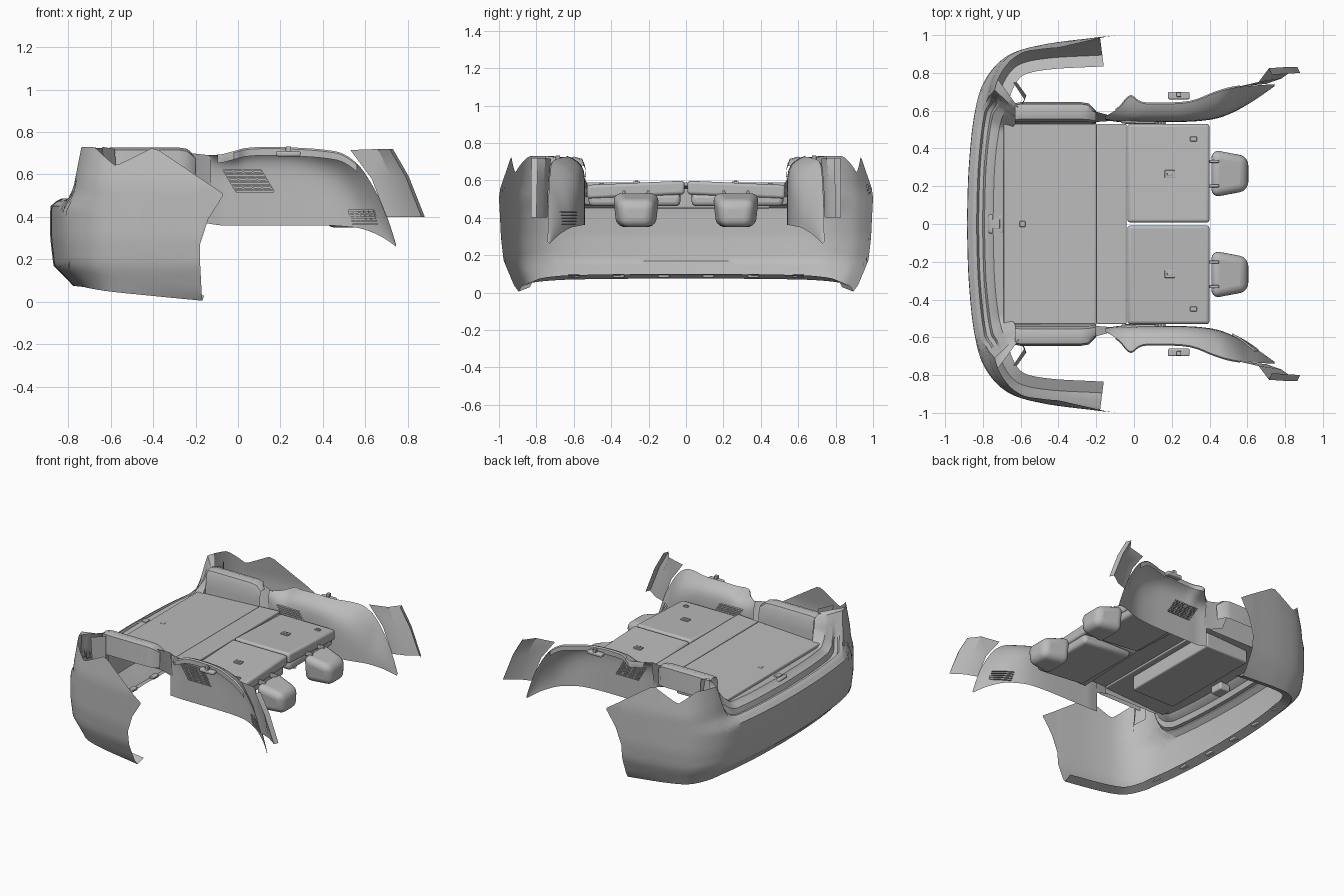
import bpy, bmesh, math
from mathutils import Vector

old = bpy.data.objects.get("Cube")
if old:
    bpy.data.objects.remove(old)

grey = bpy.data.materials.new("trim_grey")
grey.use_nodes = True
grey.diffuse_color = (0.5, 0.5, 0.5, 1)
grey.node_tree.nodes["Principled BSDF"].inputs["Base Color"].default_value = grey.diffuse_color


def finish(name, bm, bevel=0, segs=3):
    me = bpy.data.meshes.new(name)
    bm.to_mesh(me)
    bm.free()
    me.materials.append(grey)
    ob = bpy.data.objects.new(name, me)
    bpy.context.collection.objects.link(ob)
    if bevel:
        mod = ob.modifiers.new("Bevel", 'BEVEL')
        mod.width, mod.segments = bevel, segs
    bpy.ops.object.select_all(action='DESELECT')
    ob.select_set(True)
    bpy.context.view_layer.objects.active = ob
    bpy.ops.object.shade_smooth_by_angle(angle=math.radians(35))


def loft(name, rows, flip=False):
    """Skin a grid of points, one list per row."""
    bm = bmesh.new()
    grid = [[bm.verts.new(p) for p in r] for r in rows]
    for a, b in zip(grid, grid[1:]):
        for i in range(len(a) - 1):
            q = (a[i], a[i + 1], b[i + 1], b[i])
            bm.faces.new(q[::-1] if flip else q)
    bmesh.ops.remove_doubles(bm, verts=bm.verts, dist=1e-5)
    finish(name, bm)


def box(name, lo, hi, bevel=0, shape=None, segs=3):
    """Box between two corners; shape may move each corner."""
    bm = bmesh.new()
    bmesh.ops.create_cube(bm, size=1)
    for v in bm.verts:
        v.co = Vector([lo[k] + (v.co[k] + .5) * (hi[k] - lo[k]) for k in range(3)])
        if shape:
            v.co = shape(v.co)
    finish(name, bm, bevel, segs)


def interp(table, x):
    if x <= table[0][0]:
        return table[0][1]
    for (x0, y0), (x1, y1) in zip(table, table[1:]):
        if x <= x1:
            return y0 + (y1 - y0) * (x - x0) / (x1 - x0)
    return table[-1][1]


def spline(pts, n=6):
    """Smooth curve through the points."""
    P = [Vector(p) for p in pts]
    P = [2 * P[0] - P[1]] + P + [2 * P[-1] - P[-2]]
    out = []
    for a, b, c, d in zip(P, P[1:], P[2:], P[3:]):
        for k in range(n):
            t = k / n
            out.append(.5 * (2 * b + (c - a) * t + (2 * a - 5 * b + 4 * c - d) * t * t
                             + (3 * b - a - 3 * c + d) * t ** 3))
    return out + [P[-2]]


# Bumper and quarter panel shell
plan = spline([(-.885, 0), (-.875, .3), (-.845, .58), (-.79, .76), (-.67, .89),
               (-.48, .95), (-.18, .99)], 8)
tail = [Vector(p) for p in ((-.18, .99), (-.14, .994), (-.1, .997), (-.07, 1))]
inset = [(0, .1), (.04, .07), (.1, .045), (.17, .015), (.3, 0), (.55, 0), (.73, .03)]


def top_z(p):
    if p.x < -.76:
        return interp([(.62, .475), (.67, .52), (.7, .6), (.735, .73)], p.y)
    return interp([(-.7, .73), (-.58, .64), (-.4, .73), (-.07, .51)], p.x)


def inward(pts, i):
    t = (pts[min(i + 1, len(pts) - 1)] - pts[max(i - 1, 0)]).normalized()
    return Vector((t.y, -t.x))


def shell_point(p, n, z):
    step = interp([(.45, 0), (.475, .03), (.52, .06)], z) * n.x ** 4
    valence = interp([(.07, .055), (.1, .04), (.17, 0)], z) * max(n.x, 0) ** 3
    q = p + n * (interp(inset, z) + step + valence)
    return Vector((q.x, q.y, z))


def shell_rows(pts, low, lip):
    rows = [[] for _ in range(20)]
    for i, p in enumerate(pts):
        n = inward(pts, i)
        z0, z1 = interp(low, p.x), top_z(p)
        base = shell_point(p, n, z0)
        for k, r in enumerate(rows):
            if k < 2:
                w = (.06 - .03 * k) * lip
                r.append(base + Vector((n.x * w, n.y * w, .012 * (2 - k) * lip)))
            else:
                r.append(shell_point(p, n, z0 + (z1 - z0) * (k - 2) / 17))
    return rows


def side(rows, s):
    return [[(p[0], p[1] * s, p[2]) for p in r] for r in rows]


main = shell_rows(plan, [(-.885, .075), (-.7, .055), (-.18, .005)], 1)
main = [[Vector((p.x, -p.y, p.z)) for p in r[:0:-1]] + r for r in main]
loft("bumper_shell", main, True)
tail_rows = shell_rows(tail, [(-.18, .27), (-.14, .39), (-.07, .5)], 0)
for s, nm in ((1, "back"), (-1, "front")):
    loft("quarter_panel_" + nm, side(tail_rows, s), s > 0)

# Tailgate opening: sill and pillar surround lofted from the shell to the floor
ring = [(i, p) for i, p in enumerate(plan) if p.y < .81]
inner = spline([(-.68, 0), (-.672, .3), (-.65, .47), (-.62, .56), (-.6, .6)], 8)
sections = [(0, 0), (.12, .004), (.18, -.02), (.3, -.022), (.36, .012), (.55, .02), (.62, .03), (1, 0)]
rows = []
for f, dz in sections:
    r = []
    for i, p in ring:
        a = shell_point(p, inward(plan, i), top_z(p))
        k = i / ring[-1][0] * (len(inner) - 1)
        j = min(int(k), len(inner) - 2)
        c = inner[j].lerp(inner[j + 1], k - j)
        b = Vector((c.x, c.y, interp([(.5, .53), (.6, .72)], c.y)))
        q = a.lerp(b, f)
        r.append(q + Vector((0, 0, dz if q.z < .65 else 0)))
    rows.append([Vector((q.x, -q.y, q.z)) for q in r[:0:-1]] + r)
loft("tailgate_surround", rows, True)


# Load floor, hinged flap and under-floor tray
def slope(v):
    return Vector((v.x, v.y, v.z + .05 * (v.x + .2)))


box("load_floor", (-.69, -.53, .555), (-.203, .53, .58), .006, slope)
box("floor_flap", (-.2, -.53, .56), (-.04, .53, .582), .006, slope)
box("under_floor_tray", (-.58, -.3, .45), (-.24, .45, .555), .01)
box("tailgate_latch", (-.77, -.05, .48), (-.69, .05, .535), .01)
box("latch_slot", (-.75, -.025, .52), (-.71, .025, .542), .004)
box("floor_handle", (-.605, -.015, .55), (-.575, .015, .563), .003)


# Folded seat backs with headrests
def taper(v):
    return Vector((v.x, v.y, v.z - max(0, abs(v.y) - .3) * .1))


def lift_rear(v):
    return Vector((v.x, v.y, v.z + (.035 if v.x < .1 else 0)))


for s, nm in ((1, "back"), (-1, "front")):
    y0, y1 = sorted((s * .008, s * .53))
    box("seat_back_" + nm, (-.035, y0, .525), (.4, y1, .598), .016, taper)
    y0, y1 = sorted((s * .03, s * .52))
    box("seat_cushion_" + nm, (0, y0, .46), (.39, y1, .53), .025, lift_rear)
    for x, y, w, z in ((.19, .265, .028, .592), (.315, .45, .018, .582)):
        box("seat_latch_" + nm, (x - w, s * y - w * .7, .56), (x + w, s * y + w * .7, z + .003), .003)
        box("latch_tab_" + nm, (x - w * .5, s * y - .008, .56), (x + w * .5, s * y + .008, z + .007), .002)
    c = s * .267

    def pillow(v):
        f = .72 if v.x > .5 else 1
        top = v.z > .45
        return Vector((v.x, c + (v.y - c) * f * (1 if top else .85),
                       v.z - (.05 if v.x > .5 and top else 0)))
    box("headrest_" + nm, (.41, c - .132, .35), (.605, c + .132, .54), .045, pillow, 5)
    for dy in (-.065, .065):
        box("headrest_post_" + nm, (.38, c + dy - .008, .515), (.45, c + dy + .008, .545), .005)

# Side trim panels: x, bottom y, bottom z, top y, top z at stations along the side
trim = [
    (-.15, .55, .37, .57, .69), (-.08, .54, .36, .615, .695), (-.02, .54, .36, .675, .71),
    (.04, .54, .36, .64, .725), (.15, .54, .36, .635, .73), (.3, .542, .36, .645, .725),
    (.42, .555, .36, .69, .715), (.5, .58, .355, .715, .695), (.58, .62, .345, .728, .63),
    (.66, .67, .315, .735, .5), (.71, .705, .285, .738, .38), (.745, .73, .26, .74, .27)]
st = spline([(t[0], t[1], t[2]) for t in trim], 4)
tp = spline([(t[0], t[3], t[4]) for t in trim], 4)


def trim_y(a, b, f):
    """Upright wall that rolls outward into a ledge, softer toward the door."""
    return a.y + (b.y - a.y) * f ** interp([(.25, 11), (.6, 2)], a.x)


def wall_y(x, z):
    i = max(k for k in range(len(st) - 1) if st[k].x <= x)
    t = (x - st[i].x) / (st[i + 1].x - st[i].x)
    a, b = st[i].lerp(st[i + 1], t), tp[i].lerp(tp[i + 1], t)
    return trim_y(a, b, max(0, (z - a.z) / (b.z - a.z)))


def vent(name, s, x0, x1, z0, z1, n, m, skew):
    """Grille of slats and bars following the trim panel."""
    for k in range(n):
        z = z0 + (z1 - z0) * k / (n - 1)
        line = [x0 + (x1 - x0) * j / 8 + skew * (z1 - z) for j in range(9)]
        loft(name + "_slat", [[(x, s * (wall_y(x, z) + o), z + h) for x in line]
                              for o, h in ((-.01, 0), (.01, .004), (.01, -.004), (-.01, 0))])
    for k in range(m):
        x = x0 + (x1 - x0) * k / (m - 1)
        loft(name + "_bar", [[(x + skew * (z1 - z) + w, s * (wall_y(x, z) + .009), z)
                              for z in (z0, (z0 + z1) / 2, z1)] for w in (-.003, .003)])


for s, nm in ((1, "back"), (-1, "front")):
    rows = []
    for k in range(13):
        f = math.sin(k / 12 * math.pi / 2)
        rows.append([(a.x, s * trim_y(a, b, f), a.z + (b.z - a.z) * f) for a, b in zip(st, tp)])
    loft("side_trim_" + nm, rows, s < 0)
    # Flange turned down behind the ledge
    edge = [p for p in tp if -.1 < p.x < .56]
    loft("trim_flange_" + nm, [[(p.x, s * (p.y + o), p.z + h) for p in edge]
                               for o, h in ((0, 0), (.008, -.008), (.008, -.04))], s < 0)
    vent("upper_vent_" + nm, s, -.07, .11, .52, .62, 9, 5, .6)
    box("belt_bracket_" + nm, (.18, s * .68 - .02, .685), (.295, s * .68 + .02, .71), .008)
    box("bracket_pin_" + nm, (.225, s * .685 - .012, .7), (.25, s * .685 + .012, .732), .004)
    # Door pillar cover
    cover = [[(.53, .722, .715), (.63, .735, .58), (.7, .742, .4)],
             [(.66, .752, .72), (.72, .76, .59), (.78, .77, .4)],
             [(.715, .825, .72), (.79, .83, .59), (.865, .83, .4)],
             [(.73, .79, .72), (.805, .795, .59), (.88, .8, .4)]]
    loft("pillar_cover_" + nm, side(cover, s), s < 0)
    # Wheel housing trim beside the load floor
    prof = [(.53, .52), (.535, .6), (.54, .68), (.555, .715), (.6, .727), (.635, .715), (.645, .58)]
    xs = [(-.63, .95), (-.6, 1), (-.45, 1), (-.28, 1), (-.24, .94), (-.2, .6)]
    loft("wheel_housing_" + nm, [[(x, s * (.53 + (y - .53) * f), .52 + (z - .52) * (.5 + f / 2))
                                  for x, f in xs] for y, z in prof], s < 0)
    loft("housing_link_" + nm, side([[(-.3, .63, .71), (-.22, .6, .7), (-.13, .575, .69)],
                                     [(-.28, .56, .55), (-.2, .54, .52), (-.13, .545, .5)]], s), s > 0)
    # Pillar inner liner
    loft("pillar_liner_" + nm, side([[(-.62, .6, .72), (-.58, .66, .72), (-.64, .75, .73)],
                                     [(-.6, .6, .5), (-.57, .68, .48), (-.62, .75, .46)]], s), s > 0)
vent("lower_vent", -1, .52, .64, .365, .43, 5, 6, .3)

# Clips along the lower bumper lip
for y in (-.6, -.36, -.12, .12, .36, .6):
    x = -.765 + .12 * y * y
    box("lip_clip", (x, y - .03, .08), (x + .035, y + .03, .1), .005)
